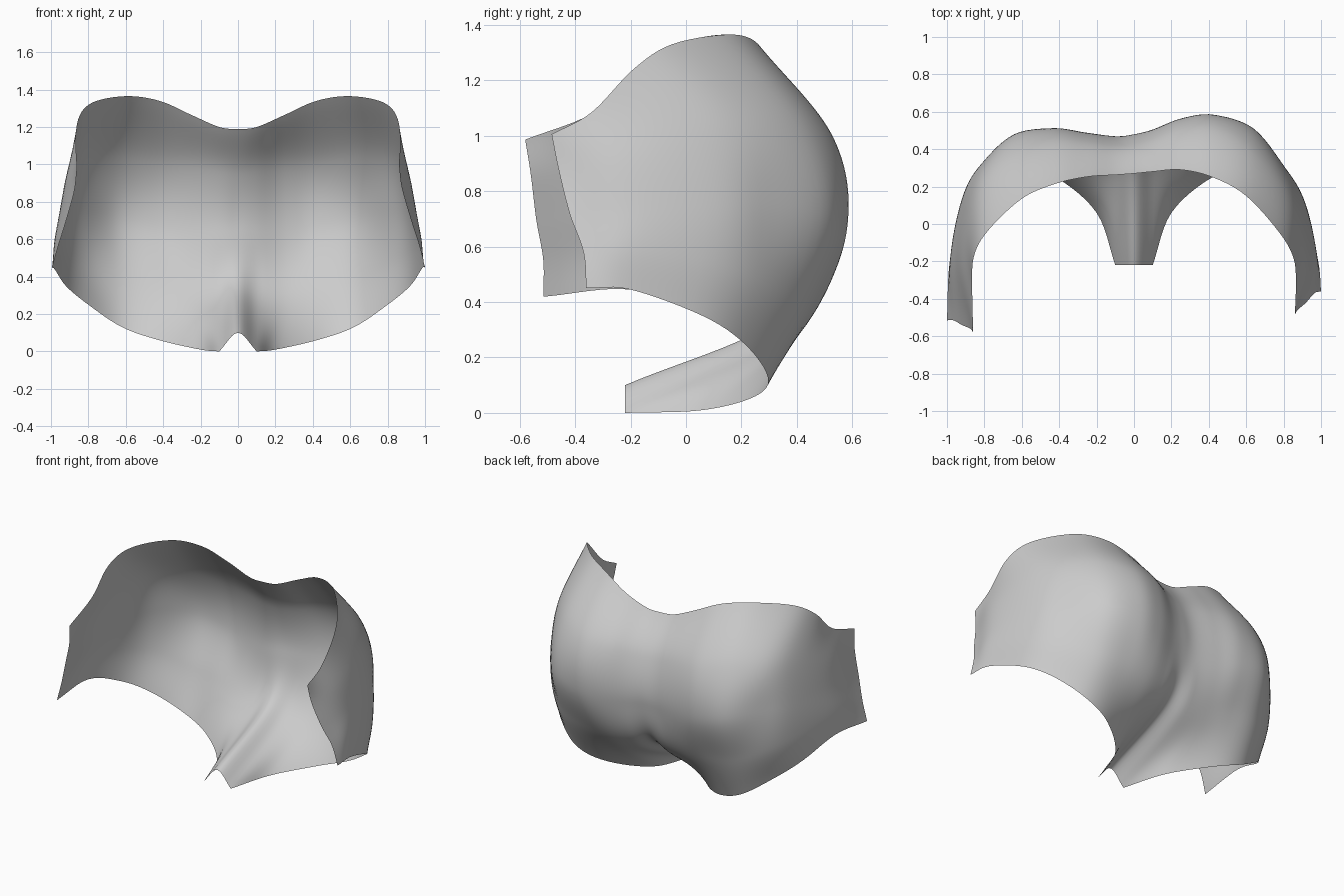
import bpy
import bmesh
from mathutils import Vector

STEPS = 6          # subdivisions between neighbouring guide points

# Remove the default cube
default_cube = bpy.data.objects.get("Cube")
if default_cube:
    bpy.data.objects.remove(default_cube, do_unlink=True)


def make_material(name, colour):
    material = bpy.data.materials.new(name)
    material.use_nodes = True
    material.diffuse_color = colour
    shader = material.node_tree.nodes["Principled BSDF"]
    shader.inputs["Base Color"].default_value = colour
    shader.inputs["Roughness"].default_value = 0.8
    return material


def spline(points, steps):
    """Sample a smooth curve passing through every guide point."""
    before = points[0] * 2 - points[1]
    after = points[-1] * 2 - points[-2]
    padded = [before] + list(points) + [after]
    samples = []
    for i in range(1, len(padded) - 2):
        start, end = padded[i], padded[i + 1]
        tangent_in = (end - padded[i - 1]) / 2
        tangent_out = (padded[i + 2] - start) / 2
        for step in range(steps):
            t = step / steps
            ease = t * t * (3 - 2 * t)
            samples.append(start.lerp(end, ease)
                           + tangent_in * (t * (1 - t) ** 2)
                           - tangent_out * (t * t * (1 - t)))
    samples.append(points[-1].copy())
    return samples


# Guide curves of the left half, from the centre cleft round to the front end
waist_rim = [(0, .27, 1.19), (.1, .28, 1.2), (.25, .29, 1.265),
             (.42, .25, 1.34), (.6, .15, 1.365), (.78, -.05, 1.33),
             (.855, -.19, 1.24), (.865, -.34, 1.085), (.86, -.485, 1.005)]
upper_curve = [(0, .43, .95), (.1, .455, .96), (.25, .515, .98),
               (.43, .525, 1), (.63, .42, 1.04), (.8, .22, 1.04),
               (.885, .02, 1), (.92, -.25, .92), (.875, -.46, .88)]
widest_curve = [(0, .475, .65), (.1, .5, .64), (.26, .56, .65),
                (.43, .58, .68), (.64, .51, .72), (.805, .3, .76),
                (.905, .11, .75), (.955, -.2, .74), (.92, -.42, .72)]
lower_curve = [(0, .335, .34), (.11, .36, .29), (.26, .425, .31),
               (.43, .46, .37), (.63, .42, .4), (.81, .28, .48),
               (.92, .1, .54), (.98, -.2, .59), (.965, -.37, .58)]
leg_edge = [(0, -.22, .1), (.1, -.22, 0), (.2, .06, .01),
            (.42, .25, .06), (.62, .295, .13), (.8, .21, .25),
            (.92, .06, .35), (.985, -.2, .445), (1, -.36, .45)]

# The right half has a flatter lobe, and its front end reaches further
lobe_shift = (0, -.035, -.075, -.07, -.03, .03, .04, .02, 0)


def full_curve(half, lobe_weight, reach):
    """Mirror a half curve to -x, applying the uneven shift to that side."""
    left = [Vector(p) for p in half]
    right = []
    for point, lobe in zip(left, lobe_shift):
        shift = lobe * lobe_weight
        right.append(Vector((-point.x, point.y + shift, point.z)))
    right[-1] += Vector((0, -reach, -reach / 5))
    return right[:0:-1] + left


guides = [full_curve(waist_rim, .5, .095), full_curve(upper_curve, 1, .1),
          full_curve(widest_curve, 1, .12), full_curve(lower_curve, .8, .145),
          full_curve(leg_edge, 0, .155)]


def leg_spline(points):
    """Leg edges and gusset arch, meeting at two sharp corners."""
    middle = len(points) // 2
    first, last = middle - 1, middle + 1
    return (spline(points[:first + 1], STEPS)[:-1]
            + spline(points[first:last + 1], STEPS)[:-1]
            + spline(points[last:], STEPS))


def build_sheet(name, guide_curves, material):
    """Loft a smooth open sheet through the guide curves."""
    across = [spline(curve, STEPS) for curve in guide_curves[:-1]]
    across.append(leg_spline(guide_curves[-1]))
    columns = [spline(column, STEPS * 2) for column in zip(*across)]
    bm = bmesh.new()
    grid = [[bm.verts.new(point) for point in column] for column in columns]
    for first, second in zip(grid, grid[1:]):
        for i in range(len(first) - 1):
            bm.faces.new((first[i], second[i], second[i + 1], first[i + 1]))
    # Outside of the sheet faces the back
    bm.normal_update()
    if sum(face.normal.y * face.calc_area() for face in bm.faces) < 0:
        bmesh.ops.reverse_faces(bm, faces=bm.faces[:])
    mesh = bpy.data.meshes.new(name)
    bm.to_mesh(mesh)
    bm.free()
    mesh.materials.append(material)
    mesh.shade_smooth()
    sheet = bpy.data.objects.new(name, mesh)
    bpy.context.collection.objects.link(sheet)
    return sheet


light_grey = make_material("light grey", (0.6, 0.6, 0.6, 1))
build_sheet("back_panel", guides, light_grey)
